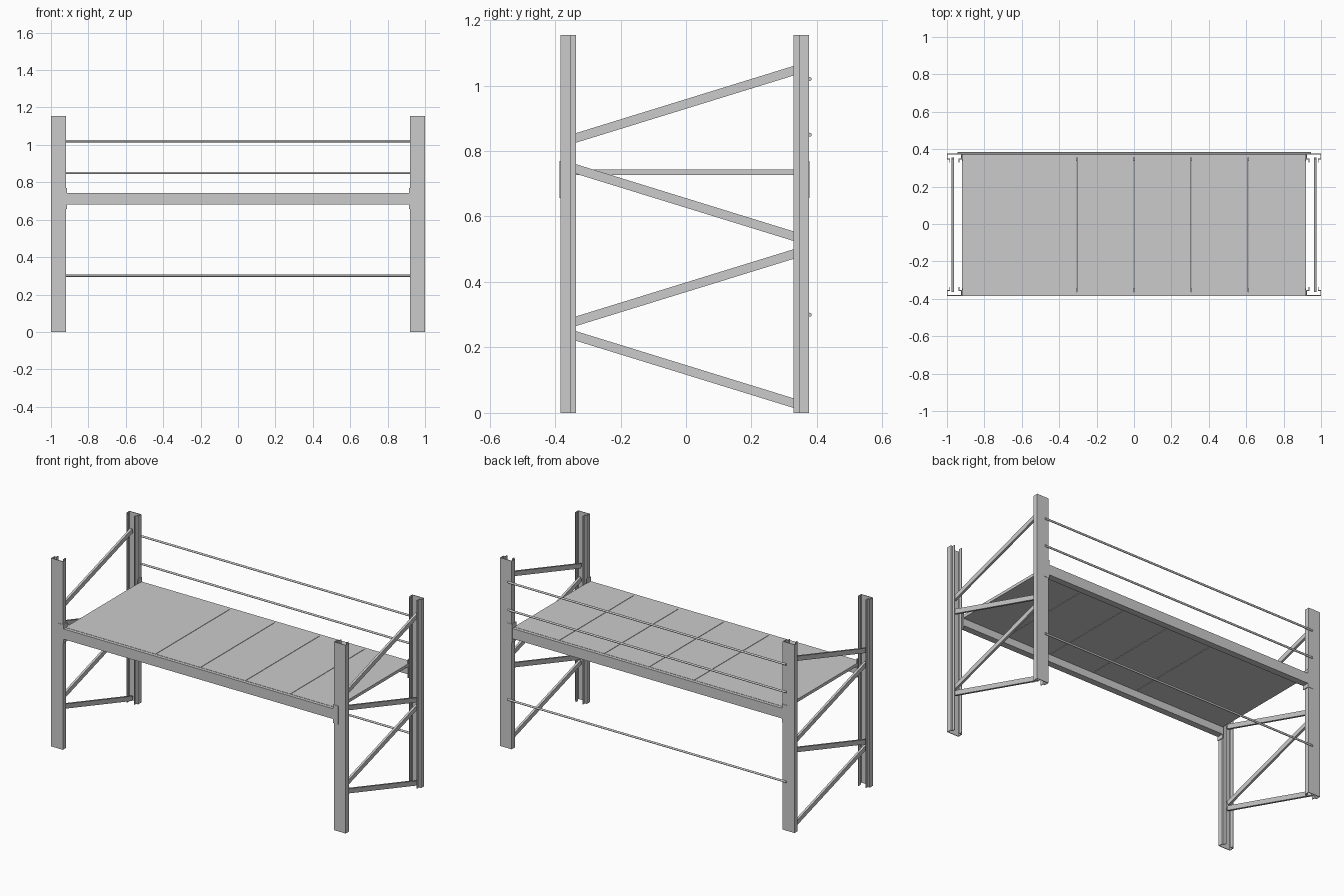
import bpy, bmesh, math
from mathutils import Matrix, Vector

if "Cube" in bpy.data.objects:
    bpy.data.objects.remove(bpy.data.objects["Cube"])

YC = -0.004          # centre of the frame (rear rods stick out slightly)
HD = 0.38            # half depth of the frame
H = 1.155            # post height


def finish(name, bm):
    bmesh.ops.recalc_face_normals(bm, faces=bm.faces)
    me = bpy.data.meshes.new(name)
    bm.to_mesh(me)
    bm.free()
    ob = bpy.data.objects.new(name, me)
    bpy.context.collection.objects.link(ob)
    return ob


def box(name, lo, hi, matrix=None):
    bm = bmesh.new()
    lo, hi = Vector(lo), Vector(hi)
    bmesh.ops.create_cube(bm, size=1)
    for v in bm.verts:
        v.co = Vector((lo[i] + (v.co[i] + 0.5) * (hi[i] - lo[i]) for i in range(3)))
    if matrix:
        bm.transform(matrix)
    return finish(name, bm)


def prism(name, pts, vec):
    bm = bmesh.new()
    f = bm.faces.new([bm.verts.new(p) for p in pts])
    r = bmesh.ops.extrude_face_region(bm, geom=[f])
    verts = [g for g in r["geom"] if isinstance(g, bmesh.types.BMVert)]
    bmesh.ops.translate(bm, verts=verts, vec=vec)
    return finish(name, bm)


# Omega-shaped sheet profile of an upright: (x from post centre, depth from outer face)
T = 0.004
half = [(0.04, 0), (0.04, 0.031), (0.027, 0.031), (0.027, 0.048),
        (0.027 - T, 0.048), (0.027 - T, 0.031 - T), (0.04 - T, 0.031 - T), (0.04 - T, T)]
profile = half + [(-x, d) for x, d in reversed(half)]

for sx, side in ((-1, "left"), (1, "right")):
    for sy, face in ((-1, "front"), (1, "back")):
        # Uprights
        pts = [(sx * 0.96 + x, YC + sy * (HD - d), 0) for x, d in profile]
        prism(f"{side}_{face}_post", pts, (0, 0, H))
        # L-shaped beam connector wrapping the inner corner of the post
        L = [(0.915, HD + 0.002), (0.95, HD + 0.002), (0.95, HD),
             (0.92, HD), (0.92, HD - 0.04), (0.915, HD - 0.04)]
        prism(f"{side}_{face}_connector",
              [(sx * x, YC + sy * y, 0.657) for x, y in L], (0, 0, 0.113))

    # Zigzag braces: z at the front post and z at the back post
    for i, (z0, z1) in enumerate(((0.235, 0.03), (0.28, 0.485), (0.745, 0.54), (0.84, 1.045))):
        a = Vector((sx * 0.969, YC - 0.332, z0))
        b = Vector((sx * 0.969, YC + 0.332, z1))
        d = b - a
        n = d.length / 2 + 0.025
        m = Matrix.Translation((a + b) / 2) @ Matrix.Rotation(math.atan2(d.z, d.y), 4, 'X')
        box(f"{side}_brace_{i + 1}", (-0.007, -n, -0.014), (0.007, n, 0.014), m)

# Stepped beams with an inner ledge carrying the deck
for sy, face in ((-1, "front"), (1, "back")):
    prof = [(HD, 0.68), (HD, 0.743), (HD - 0.02, 0.743), (HD - 0.02, 0.725),
            (HD - 0.04, 0.725), (HD - 0.04, 0.68)]
    prism(f"{face}_beam", [(-0.918, YC + sy * y, z) for y, z in prof], (1.836, 0, 0))

# Deck panels with narrow seams
edges = [-0.92, -0.305, 0, 0.305, 0.61, 0.92]
for i in range(5):
    box(f"deck_panel_{i + 1}",
        (edges[i] + 0.0015, YC - HD + 0.021, 0.726),
        (edges[i + 1] - 0.0015, YC + HD - 0.021, 0.744))

# Rear safety rods
for i, z in enumerate((0.30, 0.85, 1.02)):
    bm = bmesh.new()
    bmesh.ops.create_cone(bm, cap_ends=True, segments=16, radius1=0.006, radius2=0.006, depth=1.89,
                          matrix=Matrix.Translation((0, 0.378, z)) @ Matrix.Rotation(math.pi / 2, 4, 'Y'))
    ob = finish(f"back_rod_{i + 1}", bm)
    bpy.context.view_layer.objects.active = ob
    bpy.ops.object.select_all(action='DESELECT')
    ob.select_set(True)
    bpy.ops.object.shade_smooth_by_angle()
